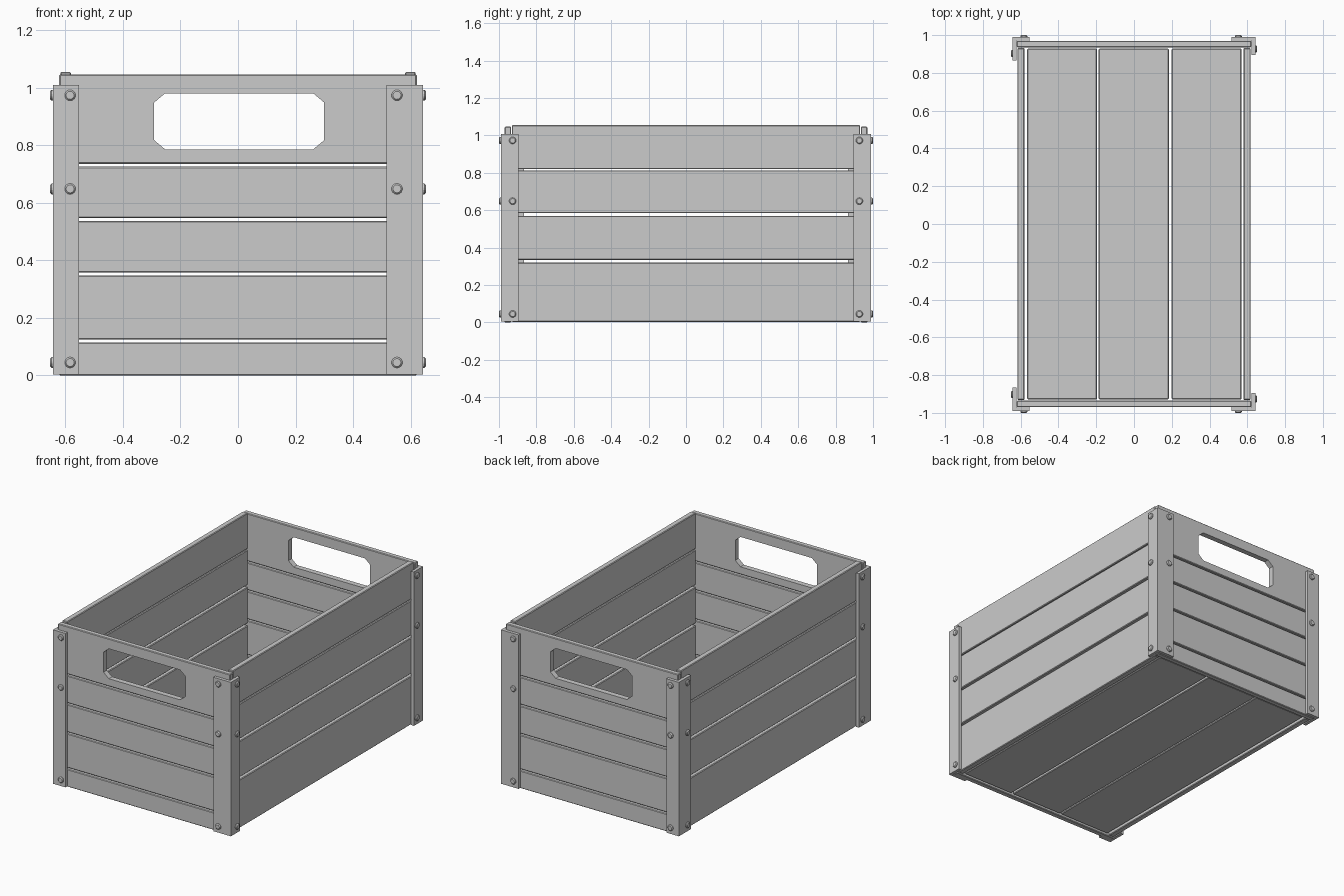
import bpy, bmesh
from mathutils import Matrix, Vector

if "Cube" in bpy.data.objects:
    bpy.data.objects.remove(bpy.data.objects["Cube"])


def make_object(name, bm):
    mesh = bpy.data.meshes.new(name)
    bmesh.ops.recalc_face_normals(bm, faces=bm.faces)
    bm.to_mesh(mesh)
    bm.free()
    ob = bpy.data.objects.new(name, mesh)
    bpy.context.collection.objects.link(ob)
    return ob


def plank(name, x0, x1, y0, y1, z0, z1, bevel=0.004):
    bm = bmesh.new()
    bmesh.ops.create_cube(bm, size=1)
    bmesh.ops.scale(bm, vec=(x1 - x0, y1 - y0, z1 - z0), verts=bm.verts)
    bmesh.ops.translate(bm, vec=((x0 + x1) / 2, (y0 + y1) / 2, (z0 + z1) / 2), verts=bm.verts)
    bmesh.ops.bevel(bm, geom=bm.edges[:], offset=bevel, segments=1, affect='EDGES')
    return make_object(name, bm)


def extrude_profile(name, points, direction):
    bm = bmesh.new()
    face = bm.faces.new([bm.verts.new(p) for p in points])
    ext = bmesh.ops.extrude_face_region(bm, geom=[face])
    bmesh.ops.translate(bm, vec=direction, verts=[v for v in ext['geom'] if isinstance(v, bmesh.types.BMVert)])
    return make_object(name, bm)


def rivet(name, pos, normal):
    # short round head with a chamfered rim
    n = Vector(normal)
    bm = bmesh.new()
    rot = n.to_track_quat('Z', 'Y').to_matrix().to_4x4()
    for r1, r2, depth, at in ((0.019, 0.019, 0.012, -0.001), (0.019, 0.014, 0.005, 0.0075)):
        bmesh.ops.create_cone(bm, cap_ends=(at < 0), segments=14, radius1=r1, radius2=r2, depth=depth,
                              matrix=Matrix.Translation(Vector(pos) + n * at) @ rot)
    # drop the cylinder's outer cap, join the rim, then close the head
    bmesh.ops.delete(bm, geom=[f for f in bm.faces if len(f.verts) > 4], context='FACES_ONLY')
    bmesh.ops.remove_doubles(bm, verts=bm.verts, dist=0.0005)
    bmesh.ops.holes_fill(bm, edges=[e for e in bm.edges if e.is_boundary])
    return make_object(name, bm)


# handle cutter: chamfered rectangle through both ends
hx0, hx1, hz0, hz1, cx, cz = -0.291, 0.299, 0.785, 0.98, 0.038, 0.032
outline = [(hx0 + cx, hz0), (hx1 - cx, hz0), (hx1, hz0 + cz), (hx1, hz1 - cz),
           (hx1 - cx, hz1), (hx0 + cx, hz1), (hx0, hz1 - cz), (hx0, hz0 + cz)]
cutter = extrude_profile("handle_cutter", [(x, -1.2, z) for x, z in outline], (0, 2.4, 0))
cutter.hide_render = True
cutter.hide_viewport = True

END_ROWS = [(0.0, 0.115), (0.125, 0.347), (0.357, 0.537), (0.547, 0.725), (0.735, 1.046)]
SIDE_ROWS = [(0.003, 0.319), (0.334, 0.57), (0.584, 0.813), (0.82, 1.054)]
RIVET_Z = (0.045, 0.648, 0.973)

# end walls, the top board has a hand hole
for sy, label in ((-1, "front"), (1, "back")):
    y0, y1 = sorted((sy * 0.935, sy * 0.97))
    for i, (z0, z1) in enumerate(END_ROWS):
        ob = plank(f"{label}_plank_{i + 1}", -0.621, 0.621, y0, y1, z0, z1)
        if i == len(END_ROWS) - 1:
            cut = ob.modifiers.new("hand_hole", 'BOOLEAN')
            cut.object = cutter
            cut.operation = 'DIFFERENCE'
            cut.solver = 'EXACT'

# long side walls
for sx, label in ((-1, "left"), (1, "right")):
    x0, x1 = sorted((sx * 0.58, sx * 0.617))
    for i, (z0, z1) in enumerate(SIDE_ROWS):
        plank(f"{label}_plank_{i + 1}", x0, x1, -0.931, 0.931, z0, z1)

# floor boards
for i, (x0, x1) in enumerate(((-0.566, -0.196), (-0.187, 0.185), (0.199, 0.569))):
    plank(f"floor_plank_{i + 1}", x0, x1, -0.928, 0.928, 0.008, 0.045)

# corner brackets: the legs of the L differ in width on the left and right
X, Y, T = 0.642, 0.99, 0.02
for sx, side, face_w, leg_w, rx, ry in ((-1, "left", 0.09, 0.125, 0.583, 0.902),
                                        (1, "right", 0.127, 0.094, 0.552, 0.927)):
    for sy, end in ((-1, "front"), (1, "back")):
        profile = [(X, Y), (X - face_w, Y), (X - face_w, Y - T), (X - T, Y - T),
                   (X - T, Y - leg_w), (X, Y - leg_w)]
        extrude_profile(f"{end}_{side}_bracket", [(sx * x, sy * y, 0.004) for x, y in profile], (0, 0, 1.004))
        for i, z in enumerate(RIVET_Z):
            rivet(f"{end}_{side}_end_rivet_{i + 1}", (sx * rx, sy * Y, z), (0, sy, 0))
            rivet(f"{end}_{side}_side_rivet_{i + 1}", (sx * X, sy * ry, z), (sx, 0, 0))
